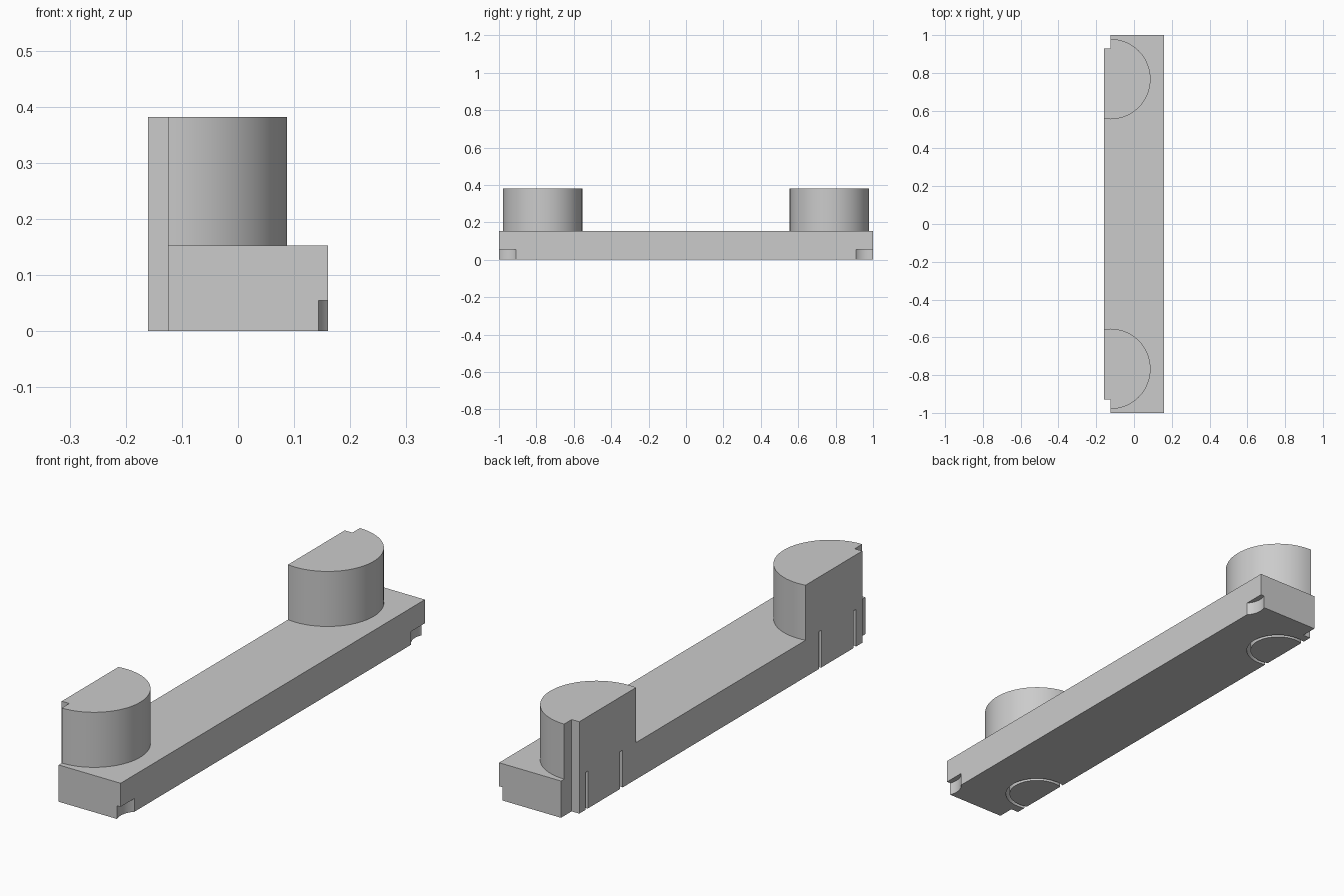
import bpy
import math

cube = bpy.data.objects.get("Cube")
if cube:
    bpy.data.objects.remove(cube, do_unlink=True)

HALF_W, BASE_H, TOP = 0.16, 0.153, 0.382
POST_X, POST_Y, POST_R = -0.125, 0.767, 0.2125

grey = bpy.data.materials.new("plain grey")
grey.use_nodes = True
grey.diffuse_color = (0.6, 0.6, 0.6, 1)
grey.node_tree.nodes["Principled BSDF"].inputs["Base Color"].default_value = (0.6, 0.6, 0.6, 1)


def box(name, x0, x1, y0, y1, z0, z1):
    bpy.ops.mesh.primitive_cube_add(size=1, location=((x0 + x1) / 2, (y0 + y1) / 2, (z0 + z1) / 2))
    ob = bpy.context.object
    ob.name = name
    ob.scale = (x1 - x0, abs(y1 - y0), z1 - z0)
    bpy.ops.object.transform_apply(location=True, rotation=False, scale=True)
    return ob


def cylinder(name, x, y, r, z0, z1):
    bpy.ops.mesh.primitive_cylinder_add(vertices=96, radius=r, depth=z1 - z0, location=(x, y, (z0 + z1) / 2))
    ob = bpy.context.object
    ob.name = name
    bpy.ops.object.transform_apply(location=True, rotation=False, scale=True)
    return ob


def combine(target, tool, operation):
    mod = target.modifiers.new(operation.lower(), "BOOLEAN")
    mod.operation = operation
    mod.solver = "EXACT"
    mod.object = tool
    bpy.ops.object.select_all(action="DESELECT")
    target.select_set(True)
    bpy.context.view_layer.objects.active = target
    bpy.ops.object.modifier_apply(modifier=mod.name)
    bpy.data.objects.remove(tool, do_unlink=True)


# long base bar
bar = box("bar_with_posts", -HALF_W, HALF_W, -1, 1, 0, BASE_H)

# round posts at both ends
for side in (-1, 1):
    combine(bar, cylinder("post", POST_X, side * POST_Y, POST_R, 0.02, TOP), "UNION")

# flat side shared by bar and posts
combine(bar, box("side_trim", -0.6, -HALF_W, -1.2, 1.2, -0.1, 0.6), "DIFFERENCE")

for side in (-1, 1):
    # full-height step at the flat-side corner
    combine(bar, box("corner_step", -0.3, POST_X, side * 0.93, side * 1.1, -0.1, 0.6), "DIFFERENCE")

    # thin ring groove sunk into the underside below each post
    ring = cylinder("ring_groove", POST_X, side * POST_Y, 0.127, -0.05, 0.155)
    combine(ring, cylinder("ring_core", POST_X, side * POST_Y, 0.112, -0.1, 0.3), "DIFFERENCE")
    combine(bar, ring, "DIFFERENCE")

    # shallow round scoop in the lower opposite corner
    combine(bar, cylinder("corner_scoop", 0.222, side * 0.968, 0.085, -0.05, 0.055), "DIFFERENCE")

bar.data.materials.clear()
bar.data.materials.append(grey)
for face in bar.data.polygons:
    face.material_index = 0

bpy.ops.object.select_all(action="DESELECT")
bar.select_set(True)
bpy.context.view_layer.objects.active = bar
bpy.ops.object.shade_smooth_by_angle(angle=math.radians(25))
